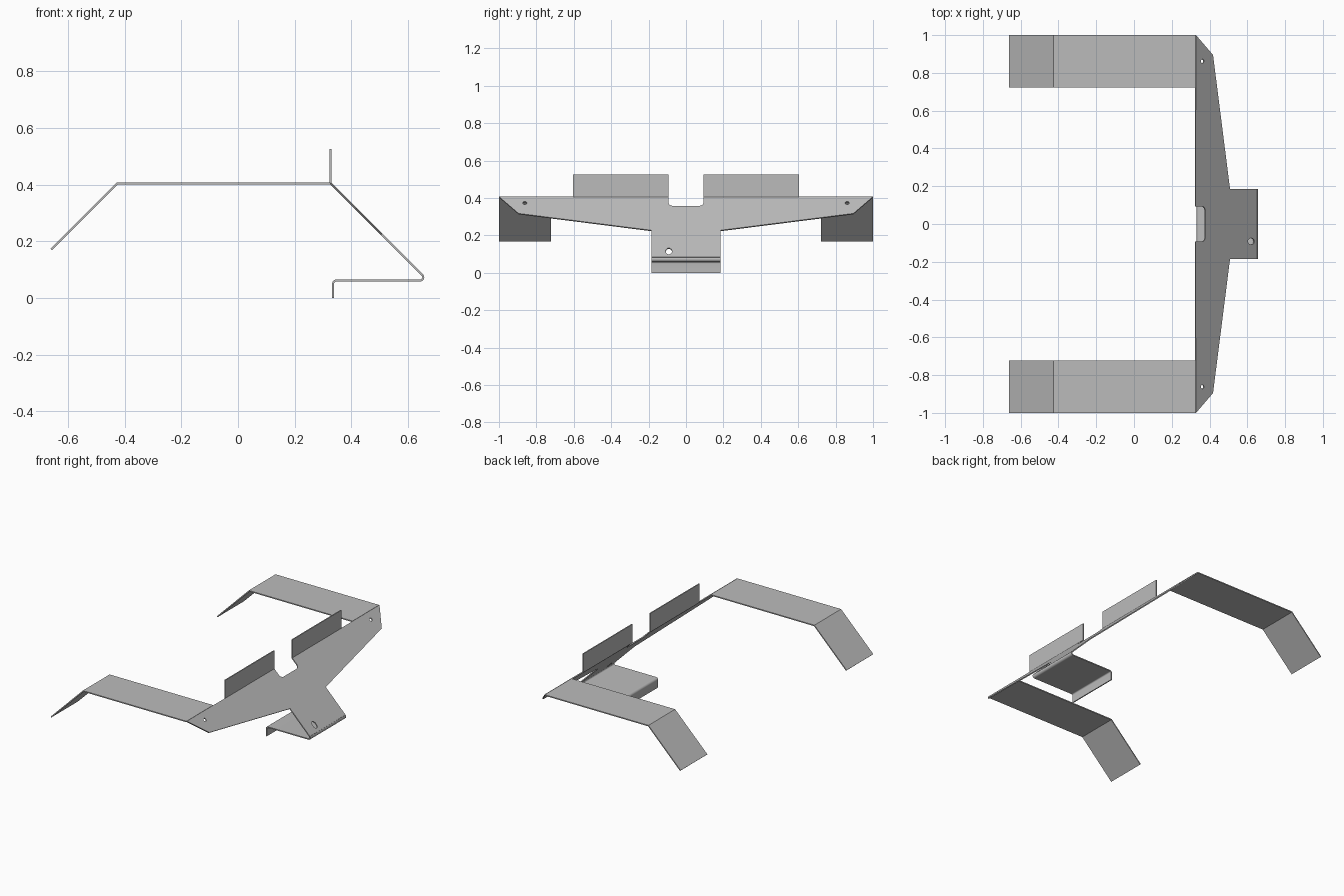
import bpy
import bmesh
from math import sin, cos, radians, pi, sqrt
from mathutils import Matrix, Vector

cube = bpy.data.objects.get("Cube")
if cube:
    bpy.data.objects.remove(cube, do_unlink=True)

T = 0.007            # sheet thickness
TOP = 0.405          # height of the upper fold
FOLD_X = 0.326       # x of the upper fold

steel = bpy.data.materials.new("sheet grey")
steel.use_nodes = True
grey = (0.5, 0.5, 0.5, 1)
steel.diffuse_color = grey
steel.node_tree.nodes["Principled BSDF"].inputs["Base Color"].default_value = grey


def finish(name, mesh):
    obj = bpy.data.objects.new(name, mesh)
    bpy.context.collection.objects.link(obj)
    mesh.materials.clear()
    mesh.materials.append(steel)
    bpy.ops.object.select_all(action="DESELECT")
    obj.select_set(True)
    bpy.context.view_layer.objects.active = obj
    bpy.ops.object.shade_smooth_by_angle(angle=radians(30))
    return obj


def arc(cx, cy, r, start, end, steps=6):
    angles = [radians(start + (end - start) * i / steps) for i in range(steps + 1)]
    return [(cx + r * cos(a), cy + r * sin(a)) for a in angles]


def strip(name, path, y0, y1):
    """Bent sheet: an x-z centre line thickened with mitred bends, swept along y."""
    pts = [Vector(p) for p in path]
    dirs = [(b - a).normalized() for a, b in zip(pts, pts[1:])]
    sides = ([], [])
    for i, p in enumerate(pts):
        a, b = dirs[max(i - 1, 0)], dirs[min(i, len(dirs) - 1)]
        na, nb = Vector((-a.y, a.x)), Vector((-b.y, b.x))
        mitre = (na + nb) / (1 + na.dot(nb)) * T / 2
        sides[0].append(p + mitre)
        sides[1].append(p - mitre)
    bm = bmesh.new()
    rings = []
    for l, r in zip(*sides):
        rings.append([bm.verts.new((q.x, y, q.y))
                      for q, y in ((l, y0), (l, y1), (r, y1), (r, y0))])
    for a, b in zip(rings, rings[1:]):
        for k in range(4):
            bm.faces.new((a[k], a[(k + 1) % 4], b[(k + 1) % 4], b[k]))
    bm.faces.new(rings[0])
    bm.faces.new(rings[-1])
    bmesh.ops.recalc_face_normals(bm, faces=bm.faces)
    mesh = bpy.data.meshes.new(name)
    bm.to_mesh(mesh)
    bm.free()
    return finish(name, mesh)


def plate(name, loops, matrix):
    """Flat sheet with holes, filled from closed outlines."""
    curve = bpy.data.curves.new(name + " outline", "CURVE")
    curve.dimensions = "2D"
    curve.fill_mode = "BOTH"
    curve.extrude = T / 2
    for loop in loops:
        s = curve.splines.new("POLY")
        s.points.add(len(loop) - 1)
        for p, (u, v) in zip(s.points, loop):
            p.co = (u, v, 0, 1)
        s.use_cyclic_u = True
    helper = bpy.data.objects.new(name + " outline", curve)
    bpy.context.collection.objects.link(helper)
    dg = bpy.context.evaluated_depsgraph_get()
    mesh = bpy.data.meshes.new_from_object(helper.evaluated_get(dg))
    bpy.data.objects.remove(helper, do_unlink=True)
    bm = bmesh.new()
    bm.from_mesh(mesh)
    bmesh.ops.remove_doubles(bm, verts=bm.verts, dist=0.0001)
    bm.transform(matrix)
    bmesh.ops.recalc_face_normals(bm, faces=bm.faces)
    bm.to_mesh(mesh)
    bm.free()
    return finish(name, mesh)


# Sloping face plate, drawn in its own plane: u along y, v down the slope
def down(x):
    return (x - FOLD_X) * sqrt(2)


R, NOTCH = 0.025, 0.093
half = arc(NOTCH - R, down(0.376) - R, R, 90, 0)
half += [(NOTCH, 0), (1, 0), (0.895, down(0.416)),
         (0.185, down(0.506)), (0.185, down(0.65))]
outline = half + [(-u, v) for u, v in reversed(half)]
holes = [arc(side * 0.862, down(0.36), 0.011, 0, 345, 23) for side in (-1, 1)]
slot = [(-0.092 + 0.017 * cos(a), down(0.618) + 0.024 * sin(a))
        for a in (2 * pi * i / 24 for i in range(24))]
s = sqrt(0.5)
slope = Matrix(((0, s, -s, FOLD_X), (1, 0, 0, 0), (0, -s, -s, TOP), (0, 0, 0, 1)))
plate("sloping_face_plate", [outline, slot] + holes, slope)

# Folded tongue below the plate, ending in a downward lip
tongue = arc(0.642, 0.073, 0.0113, 45, -90)
tongue += arc(0.347, 0.05, 0.0115, 90, 180) + [(0.3355, 0)]
strip("folded_tongue", tongue, -0.185, 0.185)

# Paired upright flanges and rear arms with drooping ends
arm = [(FOLD_X, TOP - T / 4), (-0.426, TOP - T / 4), (-0.659, 0.171)]
flange = [(FOLD_X, TOP - 0.003), (FOLD_X, 0.525)]
for label, side in (("front", -1), ("back", 1)):
    strip(label + "_upright_flange", flange, *sorted((side * NOTCH, side * 0.603)))
    strip(label + "_arm", arm, *sorted((side * 0.723, side)))
